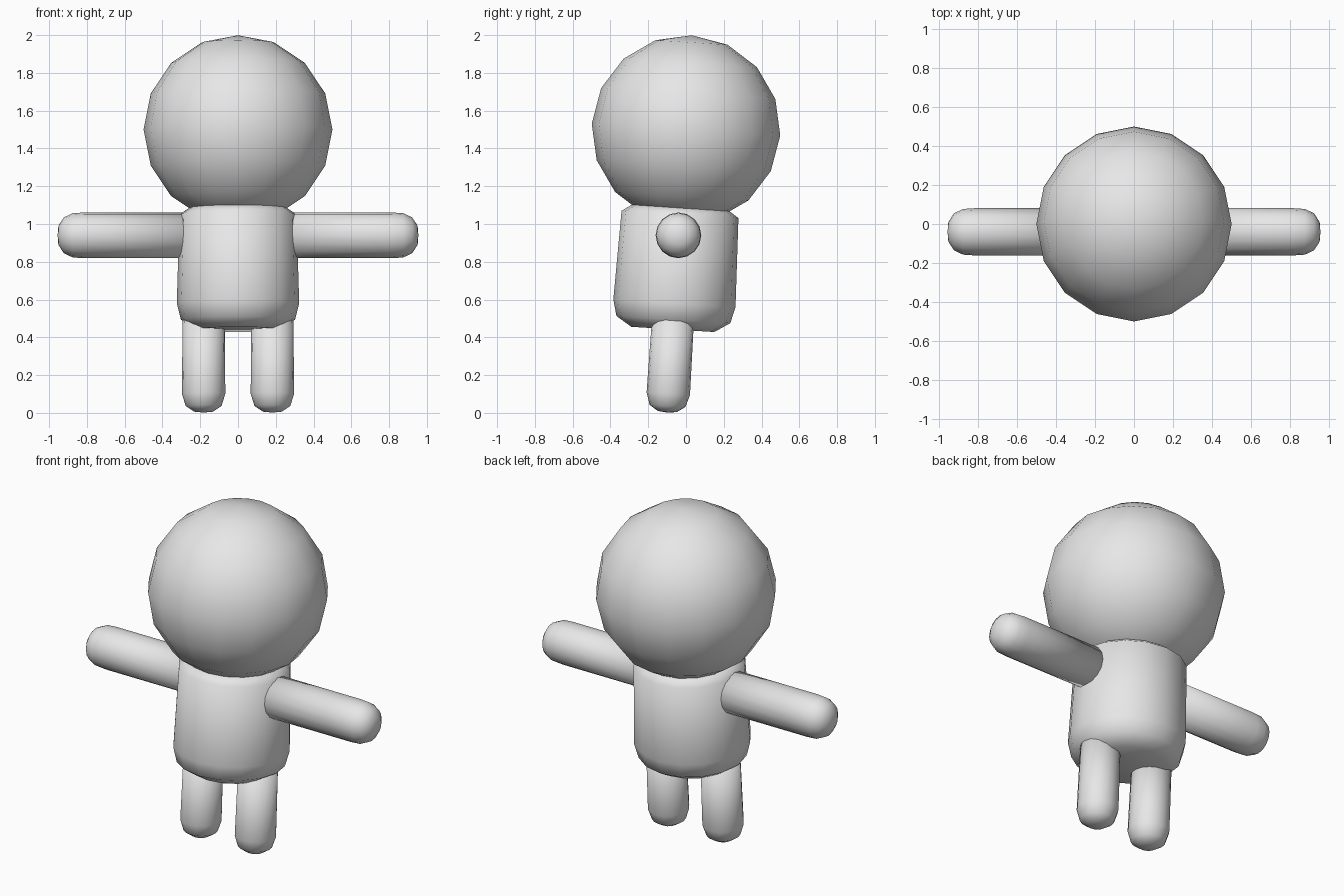
import bpy
import bmesh
from math import radians, tau
from mathutils import Matrix

cube = bpy.data.objects.get("Cube")
if cube:
    bpy.data.objects.remove(cube, do_unlink=True)

LEAN = radians(-3.6)
SIDES = 16

# Single plain colour
grey = bpy.data.materials.new("light_grey")
grey.use_nodes = True
grey.diffuse_color = (0.8, 0.8, 0.8, 1)
grey.node_tree.nodes["Principled BSDF"].inputs["Base Color"].default_value = (0.8, 0.8, 0.8, 1)


def finish(name, bm, location, axis="X", angle=LEAN):
    """Turn a bmesh into a smooth, placed object."""
    bmesh.ops.recalc_face_normals(bm, faces=bm.faces)
    bm.transform(Matrix.Translation(location) @ Matrix.Rotation(angle, 4, axis))
    for face in bm.faces:
        face.smooth = True
    mesh = bpy.data.meshes.new(name)
    bm.to_mesh(mesh)
    bm.free()
    mesh.materials.append(grey)
    obj = bpy.data.objects.new(name, mesh)
    bpy.context.collection.objects.link(obj)
    return obj


def lathe(profile):
    """Spin a (radius, height) profile around the z axis."""
    bm = bmesh.new()
    verts = [bm.verts.new((r, 0, z)) for r, z in profile]
    edges = [bm.edges.new(pair) for pair in zip(verts, verts[1:])]
    bmesh.ops.spin(bm, geom=verts + edges, axis=(0, 0, 1), cent=(0, 0, 0),
                   angle=tau, steps=SIDES, use_duplicate=False)
    bmesh.ops.remove_doubles(bm, verts=bm.verts, dist=0.0005)
    return bm


# Head: round, tipped slightly back
head = bmesh.new()
bmesh.ops.create_uvsphere(head, u_segments=SIDES, v_segments=8, radius=0.5)
finish("head", head, (0, 0, 1.5))

# Body: rounded barrel, softer at the bottom
body_profile = [(0, 0), (0.22, 0), (0.302, 0.052), (0.324, 0.138),
                (0.31, 0.61), (0.25, 0.65), (0, 0.65)]
finish("body", lathe(body_profile), (0, -0.07, 0.442))

# Limbs: rounded rods running from the tip into the body
arm_profile = [(0, 0), (0.05, 0.004), (0.095, 0.033), (0.117, 0.08),
               (0.121, 0.14), (0.121, 0.72), (0, 0.72)]
leg_profile = [(0, 0), (0.05, 0.005), (0.095, 0.035), (0.115, 0.1),
               (0.111, 0.52), (0, 0.52)]
for side, s in (("left", 1), ("right", -1)):
    finish(side + "_arm", lathe(arm_profile), (s * 0.955, -0.04, 0.94),
           "Y", radians(-90 * s))
    finish(side + "_leg", lathe(leg_profile), (s * 0.182, -0.1, 0.002))
